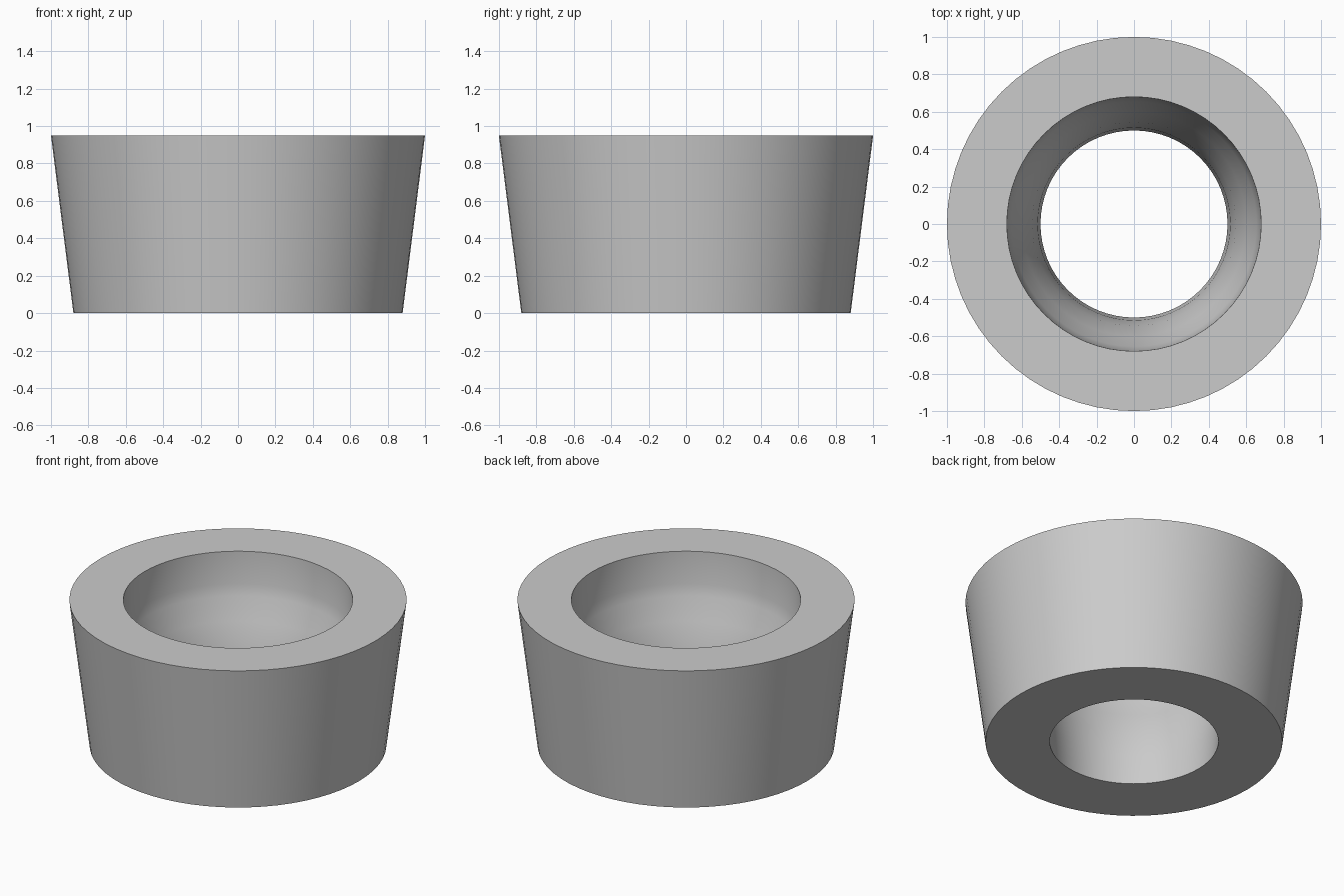
import bpy, bmesh, math

if "Cube" in bpy.data.objects:
    bpy.data.objects.remove(bpy.data.objects["Cube"])

SEGMENTS = 64

# Closed wall cross-section (radius, height)
profile = [
    (0.88, 0.0), (1.0, 0.95),                       # tapered outside
    (0.68, 0.95), (0.673, 0.74), (0.655, 0.67),     # recessed mouth
    (0.60, 0.53), (0.545, 0.38), (0.515, 0.20), (0.50, 0.0),  # curved bore
]

# Revolve the section into a ring
bm = bmesh.new()
rings = []
for r, z in profile:
    rings.append([bm.verts.new((r * math.cos(2 * math.pi * i / SEGMENTS),
                                r * math.sin(2 * math.pi * i / SEGMENTS), z))
                  for i in range(SEGMENTS)])
for k, ring in enumerate(rings):
    nxt = rings[(k + 1) % len(rings)]
    for i in range(SEGMENTS):
        j = (i + 1) % SEGMENTS
        bm.faces.new((ring[i], ring[j], nxt[j], nxt[i]))
bmesh.ops.recalc_face_normals(bm, faces=bm.faces)

mesh = bpy.data.meshes.new("tapered_ring")
bm.to_mesh(mesh)
bm.free()
ring_obj = bpy.data.objects.new("tapered_ring", mesh)
bpy.context.collection.objects.link(ring_obj)

# Smooth walls, crisp rims
bpy.context.view_layer.objects.active = ring_obj
ring_obj.select_set(True)
bpy.ops.object.shade_smooth_by_angle(angle=math.radians(35))
